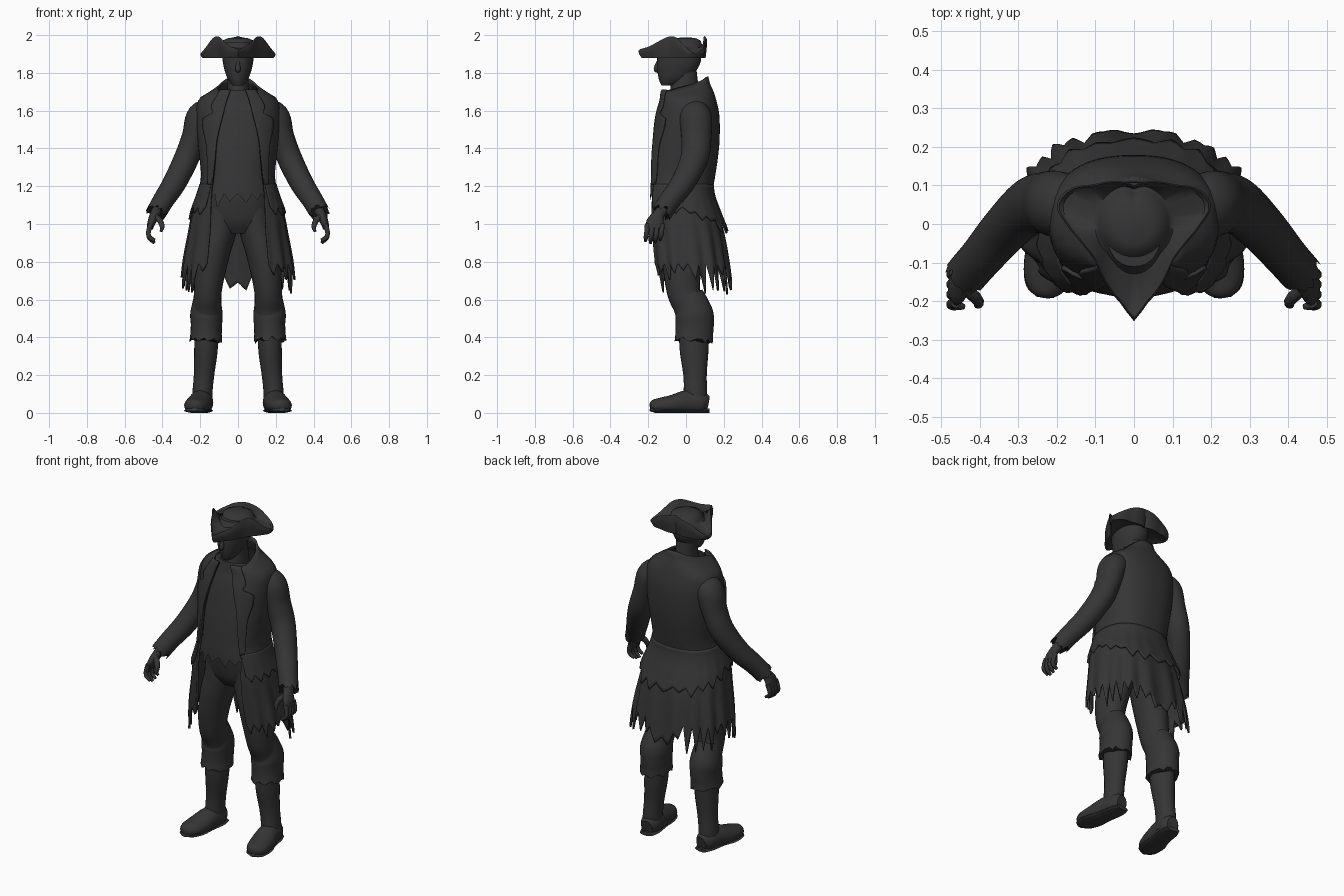
import bpy, bmesh, math, random
from mathutils import Vector

random.seed(4)
MAT = bpy.data.materials.new("charcoal")
MAT.diffuse_color = (0.036, 0.036, 0.036, 1)
N = 2.4  # roundness of body sections


def interp(keys, t):
    """Smooth interpolation of rows (t, values...) sorted by t."""
    t = min(max(t, keys[0][0]), keys[-1][0])
    i = 0
    while i < len(keys) - 2 and t > keys[i + 1][0]:
        i += 1
    a, b = keys[i], keys[i + 1]
    p, q = keys[max(i - 1, 0)], keys[min(i + 2, len(keys) - 1)]
    h = b[0] - a[0]
    s = (t - a[0]) / h
    out = []
    for k in range(1, len(a)):
        m0 = (b[k] - p[k]) / (b[0] - p[0]) * h
        m1 = (q[k] - a[k]) / (q[0] - a[0]) * h
        out.append((2*s**3 - 3*s*s + 1)*a[k] + (s**3 - 2*s*s + s)*m0
                   + (3*s*s - 2*s**3)*b[k] + (s**3 - s*s)*m1)
    return out


def grid(name, fn, nu, nv, closed=False, caps=False, thick=0.0):
    """Surface from fn(u, v), optionally closed around u and capped."""
    cols = nu if closed else nu + 1
    verts = [fn(i / nu, j / nv) for j in range(nv + 1) for i in range(cols)]
    faces = [(j*cols + i, j*cols + (i + 1) % cols, (j + 1)*cols + (i + 1) % cols, (j + 1)*cols + i)
             for j in range(nv) for i in range(nu)]
    if caps:
        faces += [tuple(range(cols)), tuple(range(nv*cols, (nv + 1)*cols))]
    me = bpy.data.meshes.new(name)
    me.from_pydata([tuple(v) for v in verts], [], faces)
    bm = bmesh.new()
    bm.from_mesh(me)
    bmesh.ops.recalc_face_normals(bm, faces=bm.faces[:])
    for f in bm.faces:
        f.smooth = True
    bm.to_mesh(me)
    bm.free()
    me.set_sharp_from_angle(angle=math.radians(50))
    me.materials.append(MAT)
    ob = bpy.data.objects.new(name, me)
    bpy.context.collection.objects.link(ob)
    if thick:
        mod = ob.modifiers.new("thickness", 'SOLIDIFY')
        mod.thickness = thick
        mod.offset = 0
    return ob


def section(rows, z, ang, off=0.0, n=N):
    """Point on a rounded cross-section; rows are (z, half width, front y, back y)."""
    rx, yf, yb = interp(rows, z)[:3]
    c, s = math.cos(ang), math.sin(ang)
    x = (rx + off) * math.copysign(abs(c) ** (2 / n), c)
    y = (yf + yb) / 2 + ((yb - yf) / 2 + off) * math.copysign(abs(s) ** (2 / n), s)
    return Vector((x, y, z))


def tube(name, pts, ref=(1, 0, 0), mirror=1, n=24, ragged=0.0, floor=False):
    """Tapered tube through points (x, y, z, r_ref, r_other)."""
    keys = [(i, *p) for i, p in enumerate(pts)]
    L = len(pts) - 1
    tear = [random.uniform(-ragged, ragged) for _ in range(n)]

    def fn(u, v):
        x, y, z, ra, rb = interp(keys, v * L)
        a = Vector(interp(keys, v*L - 0.05)[:3])
        b = Vector(interp(keys, v*L + 0.05)[:3])
        t = (b - a).normalized()
        r = Vector(ref)
        side = (r - t * r.dot(t)).normalized()
        other = t.cross(side)
        th = u * math.tau
        p = Vector((x, y, z)) + side*ra*math.cos(th) + other*rb*math.sin(th)
        if v > 0.999 and ragged:
            p += t * tear[int(round(u * n)) % n]
        if floor:
            p.z = max(p.z, 0)
        p.x *= mirror
        return p
    return grid(name, fn, n, L * 6, closed=True, caps=True)


def teeth(count, lo, hi):
    """Torn hem: a row of pointed tatters of random length."""
    d = [random.uniform(lo, hi) for _ in range(count)]

    def f(u):
        x = u * count
        i = int(x)
        return d[i % count] * (1 - abs(2 * (x - i) - 1))
    return f


# coat rows: z, half width, front y, back y, half opening
COAT = [(0.5, .300, -.180, .248, .19), (0.65, .297, -.183, .240, .18), (0.8, .283, -.19, .222, .165),
        (0.95, .258, -.20, .197, .15), (1.05, .240, -.205, .168, .145), (1.17, .205, -.205, .138, .14),
        (1.25, .190, -.20, .148, .13), (1.35, .198, -.19, .163, .12), (1.45, .208, -.175, .172, .11),
        (1.58, .215, -.15, .170, .08), (1.66, .200, -.125, .153, .06), (1.70, .140, -.12, .140, .045),
        (1.74, .090, -.10, .122, .04), (1.80, .078, -.07, .108, .04)]


def front_angle(z, x):
    return -math.acos(min(1, x / interp(COAT, z)[0]) ** (N / 2))


# long open coat with tattered tails
hem = teeth(26, .03, .17)


def coat(u, v):
    s = math.sin(-math.pi/2 + math.tau*u)
    top = 1.74 + .04 * s
    low = .79 - hem(u) - .10 * math.exp(-((u - .5) / .05) ** 2)
    z = top + (low - top) * v
    a = front_angle(z, interp(COAT, z)[3])
    ang = a + (math.pi - 2*a) * u
    fold = .007 * math.sin(ang * 15) * min(1, max(0, (1.1 - z) / .3))
    return section(COAT, z, ang, fold)


grid("coat", coat, 208, 44, thick=.012)

# shorter torn layer over the hips
hem2 = teeth(17, .01, .06)


def hip_layer(u, v):
    ang = math.radians(-48 + 276 * u)
    back = max(0, math.sin(ang))
    z = 1.21 - v * (.12 + .09 * back + hem2(u))
    return section(COAT, z, ang, .004 + v * (.008 + .014 * back))


grid("coat_hip_layer", hip_layer, 136, 12, thick=.01)

# waistcoat with ragged lower edge
hem3 = teeth(20, .02, .09)


def vest(u, v):
    ang = u * math.tau - math.pi / 2
    z = 1.71 + (1.16 - hem3(u) - 1.71) * v
    return section(COAT, z, ang, -.016)


grid("waistcoat", vest, 160, 24, closed=True)

# notched lapels
LAPEL = [(1.2, .15), (1.4, .155), (1.56, .175), (1.585, .125), (1.62, .135), (1.71, .085)]
for m, side in ((1, "right"), (-1, "left")):
    def lapel(u, v, m=m):
        z = 1.71 - .5 * v
        x0 = interp(COAT, z)[3] - .006
        x = x0 + (interp(LAPEL, z)[0] - x0) * u
        p = section(COAT, z, front_angle(z, x), .012)
        p.x *= m
        return p
    grid("lapel_" + side, lapel, 8, 36, thick=.01)

# head, neck and face
HEAD = [(1.733, .028, -.130, -.075), (1.76, .050, -.142, .00), (1.80, .067, -.150, .045),
        (1.85, .079, -.153, .075), (1.90, .083, -.148, .08), (1.96, .070, -.11, .065)]
grid("head", lambda u, v: section(HEAD, 1.733 + .227*v, u*math.tau, 0, 2.2), 32, 16, True, True)
NECK = [(1.6, .075, -.10, .09), (1.7, .058, -.085, .07), (1.82, .056, -.07, .055)]
grid("neck", lambda u, v: section(NECK, 1.6 + .22*v, u*math.tau, 0, 2), 24, 6, True, True)
tube("nose", [(0, -.145, 1.865, .008, .008), (0, -.155, 1.835, .012, .012), (0, -.158, 1.815, .014, .012),
              (0, -.148, 1.805, .006, .006)], n=12)

# three-cornered hat: brim radius and edge height by angle
BRIM = [(-90, .252, 1.925), (-79, .205, 1.94), (-45, .142, 1.99), (-20, .145, 1.985), (0, .176, 1.935),
        (13, .206, 1.905), (28, .192, 1.925), (45, .146, 1.965), (90, .100, 1.995)]


def hat(u, v):
    a = math.tau * u
    c, s = math.cos(a), math.sin(a)
    r, ze = interp(BRIM, math.degrees(math.asin(max(-1, min(1, s)))))
    base = 1.878
    crown = min(r * .78, .09)
    ring = [(.07, 1.895), (r*.72, base + .012), (r*.93, base), (r*.985, base + (ze-base)*.45), (r, ze - .008),
            (r*.97, ze), (r*.92, ze - .008), (crown + .012, 1.935), (crown, 1.945), (crown*.9, 1.972),
            (crown*.55, 1.985), (.004, 1.988)]
    rr, z = ring[int(round(v * 11))]
    return Vector((rr*c, rr*s, z))


grid("tricorn_hat", hat, 72, 11, True, True)

# trousers seat
HIPS = [(.95, .10, -.09, .09), (1.0, .165, -.125, .12), (1.1, .18, -.15, .125), (1.22, .17, -.16, .12)]
grid("trousers_seat", lambda u, v: section(HIPS, .95 + .27*v, u*math.tau), 32, 10, True, True)

for m, side in ((1, "right"), (-1, "left")):
    # arms
    tube("sleeve_" + side, [(.12, .035, 1.60, .06, .055), (.192, .05, 1.57, .085, .078),
                            (.232, .055, 1.46, .08, .066), (.272, .045, 1.35, .074, .066),
                            (.335, -.015, 1.22, .064, .062), (.395, -.085, 1.125, .057, .056),
                            (.43, -.125, 1.065, .056, .054)], (0, 1, 0), m, 28, .025)
    tube("hand_" + side, [(.415, -.105, 1.10, .03, .03), (.44, -.145, 1.05, .032, .026),
                          (.457, -.163, 1.01, .046, .022), (.467, -.165, .975, .044, .016)],
         (0, 1, 0), m, 16)
    for j in range(4):
        y = -.204 + .026 * j
        d = .012 * abs(j - 1.3)
        tube("finger_%d_%s" % (j + 1, side),
             [(.462, y, 1.0, .014, .014), (.474, y - .004, .957, .013, .013),
              (.468, y - .008, .922 + d*.5, .012, .012), (.442, y - .01, .895 + d, .008, .008)],
             (0, 1, 0), m, 10)
    tube("thumb_" + side, [(.442, -.165, 1.045, .016, .016), (.412, -.19, 1.015, .016, .016),
                           (.402, -.205, .985, .013, .013), (.408, -.212, .96, .007, .007)],
         (0, 1, 0), m, 10)
    # legs
    tube("trouser_leg_" + side, [(.09, -.005, 1.08, .09, .125), (.10, -.005, .97, .092, .122),
                                 (.125, -.015, .87, .088, .115), (.148, -.02, .75, .082, .10),
                                 (.160, -.012, .64, .073, .088), (.163, .02, .56, .075, .085),
                                 (.165, .04, .46, .07, .08)], (1, 0, 0), m, 28)
    tube("knee_cuff_" + side, [(.163, .012, .625, .068, .08), (.165, .03, .575, .078, .09),
                               (.167, .044, .52, .086, .102), (.167, .046, .47, .083, .102),
                               (.169, .044, .42, .083, .10), (.170, .042, .385, .086, .102)],
         (1, 0, 0), m, 30, .016)
    # boots
    tube("boot_shaft_" + side, [(.166, .042, .45, .062, .08), (.170, .043, .33, .062, .076),
                                (.180, .048, .20, .054, .062), (.188, .05, .11, .053, .062),
                                (.19, .05, .03, .055, .062)], (1, 0, 0), m, 24)
    tube("boot_foot_" + side, [(.183, .115, .045, .035, .045), (.187, .08, .052, .056, .06),
                               (.197, .01, .055, .062, .066), (.212, -.07, .044, .068, .052),
                               (.224, -.135, .038, .062, .042), (.230, -.175, .036, .042, .033),
                               (.232, -.19, .034, .015, .015)], (1, 0, 0), m, 24, 0, True)
    tube("boot_sole_" + side, [(.183, .122, .012, .04, .012), (.188, .07, .012, .056, .012),
                               (.202, -.02, .012, .058, .012), (.216, -.09, .012, .068, .012),
                               (.228, -.16, .014, .055, .012), (.231, -.19, .018, .022, .01)],
         (1, 0, 0), m, 16, 0, True)
